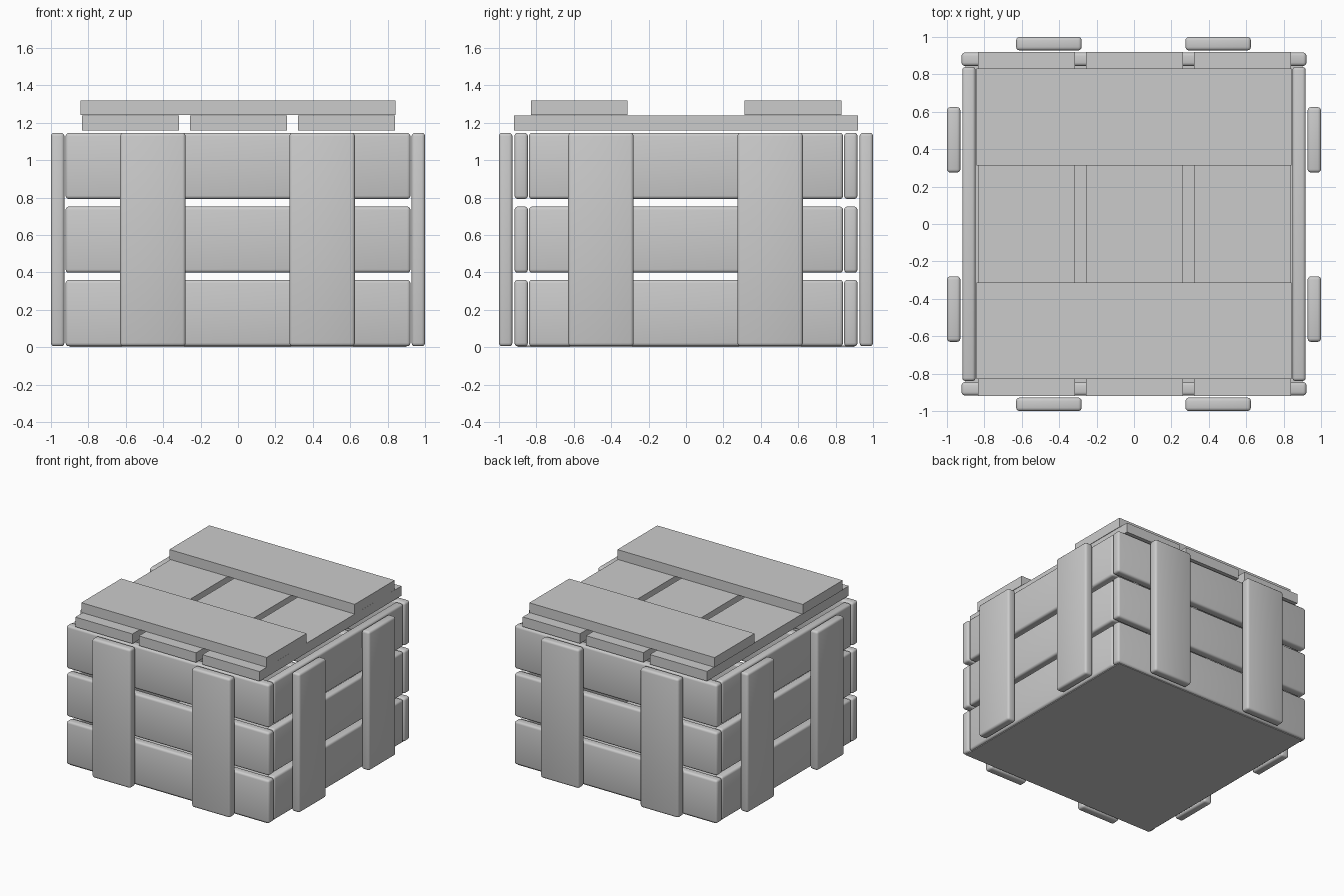
import bpy

if "Cube" in bpy.data.objects:
    bpy.data.objects.remove(bpy.data.objects["Cube"])


def box(name, x, y, z, bevel=0.0):
    """Box from (min, max) ranges, with optional rounded edges."""
    ranges = (x, y, z)
    bpy.ops.mesh.primitive_cube_add(size=1, location=[(a + b) / 2 for a, b in ranges])
    ob = bpy.context.object
    ob.name = name
    ob.scale = [b - a for a, b in ranges]
    bpy.ops.object.transform_apply(location=False, rotation=False, scale=True)
    if bevel:
        mod = ob.modifiers.new("rounded_edges", 'BEVEL')
        mod.width = bevel
        mod.segments = 3
        bpy.ops.object.modifier_apply(modifier=mod.name)
        bpy.ops.object.shade_smooth_by_angle()
    return ob


def span(sign, near, far):
    return tuple(sorted((sign * near, sign * far)))


R = 0.018
SLAT_Z = [(0.005, 0.36), (0.398, 0.752), (0.792, 1.146)]
BATTEN_SPANS = [(-0.63, -0.28), (0.275, 0.625)]
BATTEN_Z = (0.005, 1.146)

# Horizontal slats and vertical battens on the four walls
for sign, fb, lr in ((-1, "front", "left"), (1, "back", "right")):
    for i, z in enumerate(SLAT_Z):
        box(f"{fb}_slat_{i}", (-0.922, 0.922), span(sign, 0.845, 0.917), z, R)
        box(f"{lr}_slat_{i}", span(sign, 0.847, 0.918), (-0.84, 0.84), z, R)
    for i, s in enumerate(BATTEN_SPANS):
        box(f"{fb}_batten_{i}", s, span(sign, 0.928, 1.0), BATTEN_Z, R)
        box(f"{lr}_batten_{i}", span(sign, 0.928, 1.0), s, BATTEN_Z, R)

# Thin floor
box("floor", (-0.9, 0.9), (-0.9, 0.9), (0.0, 0.01))

# Lid: three lower planks and two cross planks
for i, x in enumerate([(-0.835, -0.315), (-0.257, 0.263), (0.32, 0.84)]):
    box(f"lid_plank_{i}", x, (-0.92, 0.92), (1.158, 1.238))
for i, y in enumerate([(-0.83, -0.312), (0.313, 0.832)]):
    box(f"lid_cross_plank_{i}", (-0.843, 0.842), y, (1.24, 1.32))
